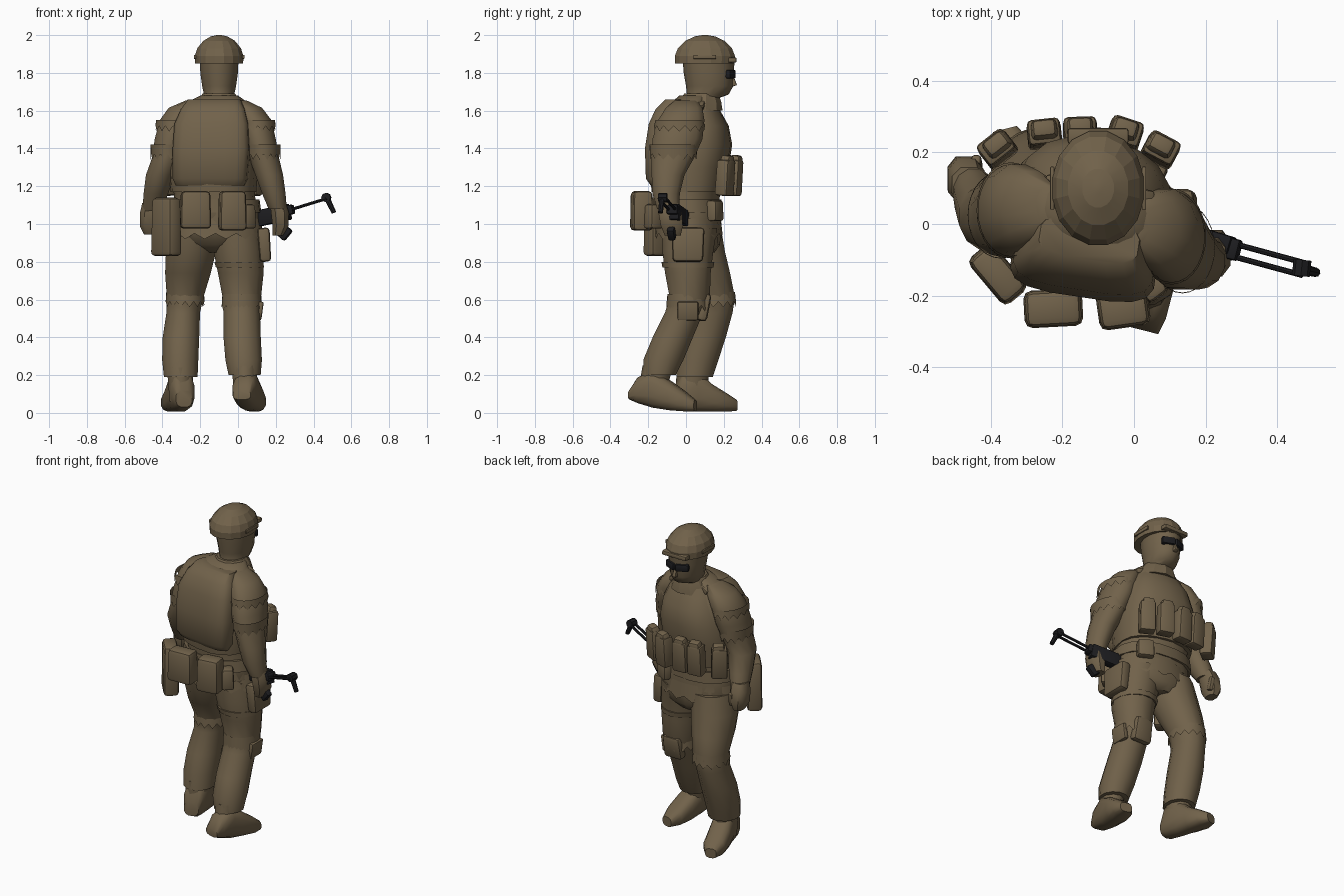
import bpy, bmesh, math
from mathutils import Vector, Matrix


def material(name, rgb):
    m = bpy.data.materials.new(name)
    m.diffuse_color = (*rgb, 1)
    return m


CLOTH = material("khaki_brown", (0.165, 0.122, 0.069))
BLACK = material("gun_black", (0.012, 0.012, 0.014))


def finish(name, bm, mat=CLOTH, angle=35):
    bmesh.ops.recalc_face_normals(bm, faces=bm.faces[:])
    me = bpy.data.meshes.new(name)
    bm.to_mesh(me)
    bm.free()
    me.materials.append(mat)
    ob = bpy.data.objects.new(name, me)
    bpy.context.collection.objects.link(ob)
    bpy.ops.object.select_all(action='DESELECT')
    ob.select_set(True)
    bpy.context.view_layer.objects.active = ob
    bpy.ops.object.shade_smooth_by_angle(angle=math.radians(angle))
    return ob


def loft(name, rings, axis='z', n=12, p=2.0, yaw=0.0, mat=CLOTH, angle=45):
    """Skin of superelliptic rings: (x, y, z, radius a, radius b)."""
    bm = bmesh.new()
    loops = []
    for x, y, z, a, b in rings:
        loop = []
        for i in range(n):
            t = 2 * math.pi * (i + 0.5) / n
            c, s = math.cos(t), math.sin(t)
            u = math.copysign(abs(c) ** (2 / p), c) * a
            v = math.copysign(abs(s) ** (2 / p), s) * b
            off = Vector((u, v, 0)) if axis == 'z' else Vector((u, 0, v))
            loop.append(bm.verts.new(Vector((x, y, z)) + Matrix.Rotation(yaw, 3, 'Z') @ off))
        loops.append(loop)
    for l0, l1 in zip(loops, loops[1:]):
        for i in range(n):
            j = (i + 1) % n
            bm.faces.new((l0[i], l0[j], l1[j], l1[i]))
    bm.faces.new(loops[0])
    bm.faces.new(loops[-1])
    return finish(name, bm, mat, angle)


def box(name, loc, size, rot=(0, 0, 0), taper=1.0, bevel=0.02, mat=CLOTH):
    """Bevelled block; taper scales the top end; rot is pitch, roll, yaw in degrees."""
    bm = bmesh.new()
    bmesh.ops.create_cube(bm, size=1)
    for v in bm.verts:
        k = taper if v.co.z > 0 else 1
        v.co = Vector((v.co.x * size[0] * k, v.co.y * size[1] * k, v.co.z * size[2]))
    if bevel:
        bmesh.ops.bevel(bm, geom=bm.edges[:], offset=bevel, segments=2, profile=0.5, affect='EDGES')
    rx, ry, rz = (math.radians(r) for r in rot)
    m = Matrix.Rotation(rz, 4, 'Z') @ Matrix.Rotation(ry, 4, 'Y') @ Matrix.Rotation(rx, 4, 'X')
    bmesh.ops.transform(bm, matrix=Matrix.Translation(loc) @ m, verts=bm.verts)
    return finish(name, bm, mat)


def rod(name, a, b, r, r2=None, n=8, mat=BLACK):
    a, b = Vector(a), Vector(b)
    bm = bmesh.new()
    m = Matrix.Translation((a + b) / 2) @ (b - a).to_track_quat('Z', 'Y').to_matrix().to_4x4()
    bmesh.ops.create_cone(bm, cap_ends=True, segments=n, radius1=r, radius2=r2 or r,
                          depth=(b - a).length, matrix=m)
    return finish(name, bm, mat)


def ragged(name, x, y, z, a, b, h, yaw=0.0, n=28, top_scale=0.95):
    """Torn cloth band with a zigzag lower edge."""
    bm = bmesh.new()
    top, low = [], []
    for i in range(n):
        t = 2 * math.pi * i / n
        d = Matrix.Rotation(yaw, 3, 'Z') @ Vector((math.cos(t) * a, math.sin(t) * b, 0))
        top.append(bm.verts.new(Vector((x, y, z + h)) + d * top_scale))
        low.append(bm.verts.new(Vector((x, y, z + (0.03 if i % 2 else 0))) + d))
    for i in range(n):
        j = (i + 1) % n
        bm.faces.new((top[i], top[j], low[j], low[i]))
    return finish(name, bm)


YAW = -0.2

# Helmet with rim, brim and side rails
loft("helmet", [(-.10, .10, 1.85, .130, .160), (-.10, .10, 1.89, .131, .162), (-.10, .10, 1.93, .118, .146),
                (-.10, .10, 1.97, .085, .105), (-.10, .10, 1.993, .045, .055), (-.10, .10, 2.0, .012, .015)],
     n=16, angle=12)
box("helmet_brim", (-.10, .245, 1.868), (.17, .045, .028), bevel=.008)
for sx in (-1, 1):
    box("helmet_rail", (-.10 + sx * .128, .10, 1.885), (.012, .12, .022), bevel=.003)

# Head, neck and goggles
loft("head", [(-.10, .08, 1.62, .075, .075), (-.10, .085, 1.665, .08, .085), (-.10, .115, 1.685, .082, .11),
              (-.10, .125, 1.73, .092, .125), (-.10, .12, 1.80, .102, .132), (-.10, .12, 1.87, .105, .138)], n=14)
box("nose", (-.10, .25, 1.755), (.028, .03, .05), (15, 0, 0), .6, .006)
for sx in (-1, 1):
    box("goggle_lens", (-.10 + sx * .037, .234, 1.793), (.08, .036, .046), (0, 0, -sx * 22), bevel=.009, mat=BLACK)

# Scarf and collar
loft("scarf", [(-.10, .065, 1.60, .14, .13), (-.10, .075, 1.65, .115, .112), (-.10, .08, 1.69, .088, .09)],
     n=11, angle=20)

# Torso and hips
loft("torso", [(-.12, .01, 1.00, .23, .165), (-.12, .005, 1.10, .215, .165), (-.13, .01, 1.22, .215, .175),
               (-.13, .01, 1.40, .24, .185), (-.12, .01, 1.52, .25, .165), (-.115, .015, 1.59, .22, .13),
               (-.11, .03, 1.645, .16, .10), (-.10, .05, 1.68, .10, .085)], n=16, p=2.2, yaw=YAW)
loft("hips", [(-.12, .05, .85, .09, .10), (-.12, .04, .89, .20, .14), (-.12, .02, .96, .245, .165),
              (-.12, .01, 1.06, .235, .17)], n=14, p=2.3)
loft("belt", [(-.12, .01, 1.06, .245, .178), (-.12, .01, 1.13, .235, .175)], n=16, p=2.3, yaw=-.1)
ragged("jacket_hem", -.12, .015, .92, .255, .178, .11)

# Plate carrier: rounded vest, back plate and straps
loft("vest", [(-.13, .01, 1.17, .225, .185), (-.13, .015, 1.30, .235, .205), (-.122, .028, 1.42, .225, .212),
              (-.115, .032, 1.52, .20, .19), (-.11, .035, 1.59, .165, .148), (-.108, .045, 1.65, .12, .108)],
     n=18, p=2.5, yaw=YAW)
loft("back_plate", [(-.145, -.105, 1.205, .185, .07), (-.145, -.115, 1.24, .20, .085), (-.14, -.115, 1.40, .205, .09),
                    (-.138, -.10, 1.53, .198, .085), (-.13, -.075, 1.61, .17, .075),
                    (-.125, -.045, 1.66, .14, .055)], n=16, p=3.6, yaw=-.15)
for x, y, r in ((-.225, .035, -24), (.005, .0, 24)):
    box("shoulder_strap", (x, y, 1.63), (.075, .20, .03), (0, r, -10), 1, .01)

# Chest pouches fanned across the front
for x, y, a in ((-.382, .21, 38), (-.25, .252, 6), (-.15, .258, 2), (-.025, .254, -18), (.075, .208, -28)):
    box("chest_pouch", (x, y, 1.245), (.096, .075, .19), (-4, 0, a), .95, .013)
    box("pouch_flap", (x, y + .01, 1.33), (.088, .065, .07), (-12, 0, a), .72, .012)

# Pouches around the belt
box("rear_pouch_left", (-.225, -.235, 1.075), (.165, .105, .20), (0, 0, 3), .93, .022)
box("rear_pouch_right", (-.03, -.235, 1.07), (.145, .11, .21), (0, 0, 8), .93, .022)
box("drop_bag", (-.38, -.14, .985), (.17, .09, .31), (0, 0, -50), .92, .022)
box("hip_pouch", (.045, -.17, 1.04), (.075, .09, .13), (0, 0, 38), .9, .016)
box("front_pouch", (.04, .15, 1.07), (.10, .07, .11), (0, 0, -28), .95, .015)

# Arms: free arm swings forward, other holds the weapon
loft("left_arm", [(-.235, .05, 1.655, .04, .06), (-.285, .05, 1.615, .085, .10), (-.325, .045, 1.55, .092, .125),
                  (-.352, .035, 1.45, .092, .13), (-.375, .022, 1.35, .083, .112), (-.41, .02, 1.26, .08, .095),
                  (-.435, .065, 1.16, .067, .08), (-.455, .105, 1.07, .053, .06)], n=12)
loft("left_hand", [(-.46, .11, 1.11, .05, .05), (-.468, .12, 1.06, .054, .064), (-.473, .13, .99, .05, .062),
                   (-.47, .135, .945, .03, .04)], n=8, p=2.6)
box("left_thumb", (-.44, .17, 1.01), (.035, .035, .085), (-15, 0, 0), .8, .01)
loft("right_arm", [(.005, .0, 1.655, .04, .06), (.05, -.01, 1.615, .08, .10), (.09, -.025, 1.55, .09, .127),
                   (.113, -.045, 1.45, .09, .137), (.138, -.07, 1.35, .082, .117), (.165, -.095, 1.26, .076, .09),
                   (.19, -.105, 1.16, .064, .075), (.21, -.095, 1.08, .05, .06)], n=12)
loft("right_hand", [(.212, -.09, 1.11, .045, .05), (.222, -.085, 1.06, .05, .065), (.225, -.075, .99, .045, .062),
                    (.212, -.07, .94, .03, .045)], n=8, p=2.6)
ragged("left_sleeve", -.372, .025, 1.34, .09, .119, .08, top_scale=1.02)
ragged("right_sleeve", .135, -.067, 1.34, .089, .124, .08, top_scale=1.02)
for x, y in ((-.343, .038), (.105, -.035)):
    ragged("shoulder_cap", x, y, 1.49, .096, .134, .06, top_scale=.95)

# Legs: left one steps forward, right one trails
loft("left_leg", [(-.23, .04, .98, .13, .15), (-.248, .06, .86, .138, .15), (-.265, .10, .74, .125, .138),
                  (-.28, .148, .61, .10, .115), (-.29, .14, .53, .092, .11), (-.302, .10, .40, .10, .115),
                  (-.306, .065, .28, .099, .11), (-.303, .045, .19, .092, .10)], n=12)
loft("right_leg", [(-.01, .02, .98, .135, .15), (.0, .01, .86, .135, .14), (.015, .01, .74, .125, .125),
                   (.02, .02, .61, .105, .11), (.02, -.01, .53, .10, .105), (.022, -.07, .40, .102, .11),
                   (.03, -.12, .28, .10, .11), (.035, -.14, .20, .088, .088)], n=12)
ragged("left_knee_tear", -.28, .145, .56, .105, .12, .08)
ragged("right_knee_tear", .02, .01, .54, .108, .114, .09)
box("right_knee_pad", (.02, .095, .56), (.13, .06, .15), (-12, 0, 0), .9, .022)
box("knee_strap", (.115, .01, .54), (.03, .11, .10), (0, 8, 0), 1, .01)

# Boots
loft("left_boot", [(-.285, -.065, .075, .045, .045), (-.29, -.03, .11, .062, .095), (-.305, .05, .12, .066, .115),
                   (-.325, .13, .08, .07, .075), (-.345, .21, .055, .066, .05), (-.36, .265, .04, .035, .03)],
     axis='y', p=2.8, yaw=.25)
loft("left_boot_shaft", [(-.305, .03, .06, .06, .085), (-.305, .035, .24, .075, .085)], n=10)
loft("right_boot", [(.02, -.295, .095, .05, .025), (.03, -.25, .12, .062, .07), (.045, -.17, .125, .068, .10),
                    (.065, -.08, .09, .072, .078), (.085, -.005, .06, .066, .053), (.10, .05, .038, .038, .03)],
     axis='y', p=2.8, yaw=-.25)
loft("right_boot_shaft", [(.035, -.18, .10, .058, .075), (.035, -.15, .25, .073, .08)], n=10)

# Thigh holster
box("holster", (.14, .01, .89), (.06, .16, .18), (0, -4, 0), 1.1, .018)
loft("thigh_strap", [(.01, .01, .77, .13, .135), (.005, .01, .80, .134, .14)], n=14)

# Weapon: receiver across the hip, grip, magazine and folding wire stock
box("weapon_receiver", (.18, -.035, 1.045), (.20, .055, .085), (0, -12, -17), 1, .008, BLACK)
rod("weapon_barrel", (.11, -.01, 1.03), (.06, .02, 1.015), .02)
box("weapon_magazine", (.245, -.075, .955), (.06, .04, .07), (0, 40, -14), 1, .01, BLACK)
box("stock_hinge", (.275, -.07, 1.075), (.04, .06, .05), (0, -12, -14), 1, .008, BLACK)
for dy in (-.018, .018):
    rod("stock_rod", (.26, -.068 + dy, 1.07), (.47, -.125 + dy, 1.135), .008)
rod("stock_hub", (.465, -.145, 1.14), (.47, -.10, 1.14), .025)
rod("stock_butt", (.465, -.125, 1.15), (.508, -.135, 1.06), .016, .013)
